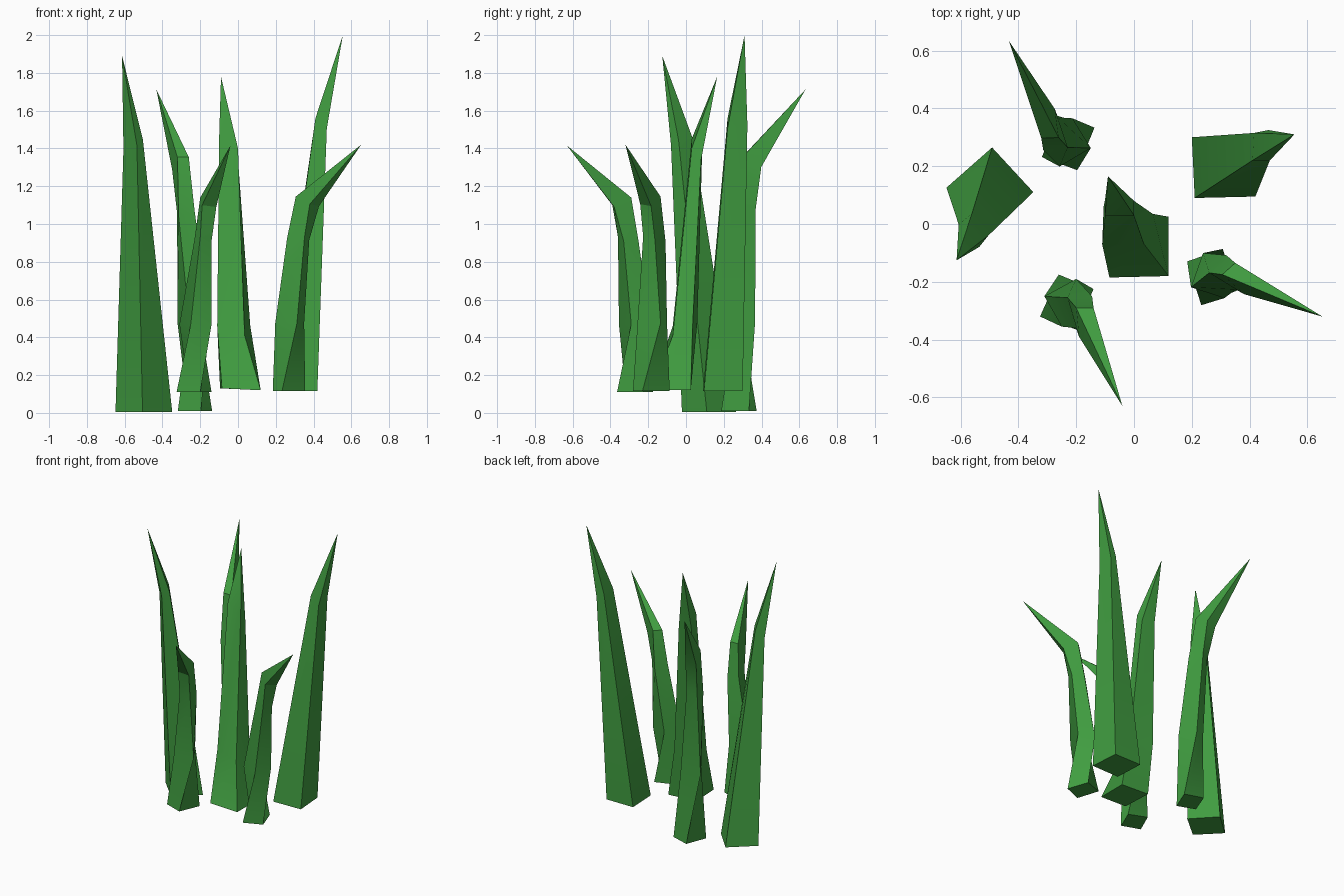
import bpy, math
from mathutils import Matrix, Vector

if "Cube" in bpy.data.objects:
    bpy.data.objects.remove(bpy.data.objects["Cube"])

green = bpy.data.materials.new("grass_green")
green.diffuse_color = (0.052, 0.34, 0.052, 1)
green.use_nodes = True
green.node_tree.nodes["Principled BSDF"].inputs["Base Color"].default_value = green.diffuse_color


def blade(name, rings, tip, center, turn=0, stretch=1):
    """Loft four-sided rings up to a pointed tip, placed around a root point."""
    verts = [p for ring in rings for p in ring] + [tip]
    faces = [(3, 2, 1, 0)]
    for r in range(len(rings) - 1):
        for i in range(4):
            a, b = r * 4 + i, r * 4 + (i + 1) % 4
            faces.append((a, b, b + 4, a + 4))
    top = (len(rings) - 1) * 4
    faces += [(top + i, top + (i + 1) % 4, len(verts) - 1) for i in range(4)]
    rot = Matrix.Rotation(math.radians(turn), 3, 'Z')
    pts = []
    for x, y, z in verts:
        pts.append(rot @ Vector((x, y, z * stretch)) + Vector(center))
    me = bpy.data.meshes.new(name)
    me.from_pydata(pts, [], faces)
    me.materials.append(green)
    ob = bpy.data.objects.new(name, me)
    bpy.context.collection.objects.link(ob)
    bpy.context.view_layer.objects.active = ob
    ob.select_set(True)
    bpy.ops.object.shade_smooth_by_angle(angle=math.radians(25))
    ob.select_set(False)


# Tall straight blades: square foot, narrow shoulder, leaning tip
tall = [
    [(-.10, -.105, 0), (.11, -.10, 0), (.095, .105, 0), (-.11, .105, 0)],
    [(.10, .025, 1.445), (.16, .025, 1.39), (.155, .13, 1.41), (.105, .12, 1.44)],
]
tall_tip = (.245, .115, 1.885)
blade("tall_blade_right", tall, tall_tip, (.31, .195, .115))
blade("tall_blade_left", tall, tall_tip, (-.5, .12, .005), 220)

# Middle blade with a bend near the foot
middle = [
    [(-.085, -.185, .01), (.12, -.18, 0), (.12, .025, 0), (-.095, .025, .01)],
    [(-.11, -.07, .34), (.035, -.07, .29), (.065, .035, .34), (-.105, .06, .36)],
    [(-.10, .03, 1.33), (0, .03, 1.28), (0, .08, 1.22), (-.10, .085, 1.25)],
]
blade("middle_blade", middle, (-.09, .165, 1.66), (0, 0, .12))

# Short twisted blades with a strongly bent tip
short = [
    [(-.095, -.05, 0), (.03, -.095, 0), (.09, .045, 0), (-.03, .095, 0)],
    [(-.02, -.085, .36), (.09, -.02, .36), (.03, .08, .36), (-.08, .02, .36)],
    [(.03, -.09, .82), (.09, -.06, .80), (.085, .02, .79), (.0, .015, .81)],
    [(.04, -.12, .99), (.115, -.11, .98), (.09, -.02, 1.03), (.03, -.02, 1.03)],
]
short_tip = (.19, -.36, 1.305)
blade("short_blade_front_left", short, short_tip, (-.23, -.27, .11))
blade("short_blade_front_right", short, short_tip, (.27, -.18, .115), 42)
blade("short_blade_back", short, short_tip, (-.23, .28, .01), 182, 1.305)
